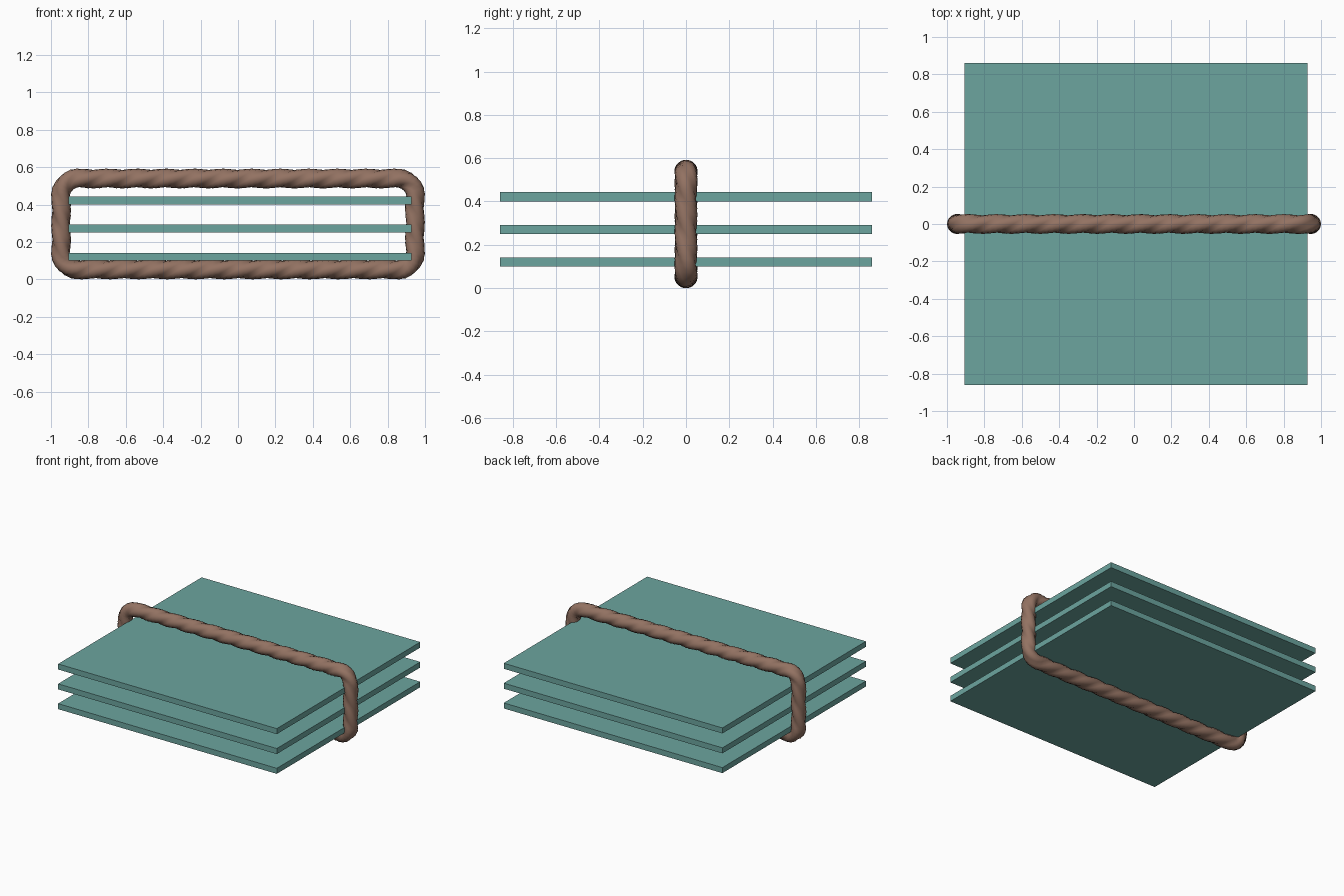
import bpy, bmesh, math
from mathutils import Vector

if "Cube" in bpy.data.objects:
    bpy.data.objects.remove(bpy.data.objects["Cube"])


def material(name, rgb):
    m = bpy.data.materials.new(name)
    m.diffuse_color = (*rgb, 1)
    m.use_nodes = True
    m.node_tree.nodes["Principled BSDF"].inputs["Base Color"].default_value = m.diffuse_color
    return m


teal = material("teal", (0.15, 0.375, 0.345))
brown = material("brown", (0.29, 0.168, 0.122))


def finish(name, bm, mat):
    bmesh.ops.recalc_face_normals(bm, faces=bm.faces)
    me = bpy.data.meshes.new(name)
    bm.to_mesh(me)
    bm.free()
    me.materials.append(mat)
    ob = bpy.data.objects.new(name, me)
    bpy.context.collection.objects.link(ob)
    return ob


# three flat stacked sheets
for name, z0, z1 in (("bottom_sheet", 0.10, 0.142),
                     ("middle_sheet", 0.25, 0.292),
                     ("top_sheet", 0.401, 0.443)):
    bm = bmesh.new()
    bmesh.ops.create_cube(bm, size=1)
    for v in bm.verts:
        v.co = (0.01 + v.co.x * 1.835, v.co.y * 1.72, (z0 + z1) / 2 + v.co.z * (z1 - z0))
    finish(name, bm, teal)

# rope centre line: rounded rectangle in the xz plane
HX, HZ, CZ, R = 0.946, 0.243, 0.296, 0.085
raw = []
for sx, sz, a0 in ((1, 1, 0), (-1, 1, 90), (-1, -1, 180), (1, -1, 270)):
    for i in range(7):
        a = math.radians(a0 + i * 15)
        raw.append(Vector((sx * (HX - R) + R * math.cos(a), 0,
                           CZ + sz * (HZ - R) + R * math.sin(a))))
path = []
for i, p in enumerate(raw):
    q = raw[(i + 1) % len(raw)]
    n = max(1, round((q - p).length / 0.03))
    path += [p.lerp(q, k / n) for k in range(n)]

# twisted rope: three-lobed section swept round the loop
lengths = [0.0]
for i, p in enumerate(path):
    lengths.append(lengths[-1] + (path[(i + 1) % len(path)] - p).length)
SIDES, LOBES, TURNS = 18, 3, 10
bm = bmesh.new()
rings = []
for i, p in enumerate(path):
    t = (path[(i + 1) % len(path)] - path[i - 1]).normalized()
    out = t.cross(Vector((0, 1, 0)))
    twist = 2 * math.pi * TURNS * lengths[i] / lengths[-1]
    ring = []
    for k in range(SIDES):
        a = 2 * math.pi * k / SIDES + twist
        r = 0.045 + 0.0085 * abs(math.sin(LOBES * (a - twist) / 2))
        ring.append(bm.verts.new(p + out * (r * math.cos(a)) + Vector((0, r * math.sin(a), 0))))
    rings.append(ring)
for i, ring in enumerate(rings):
    last = i == len(rings) - 1
    nxt = rings[(i + 1) % len(rings)]
    for k in range(SIDES):
        j = (k + 1) % SIDES
        bm.faces.new((ring[k], ring[j], nxt[j], nxt[k]))
rope = finish("rope_loop", bm, brown)
for f in rope.data.polygons:
    f.use_smooth = True
bpy.context.view_layer.objects.active = rope
rope.select_set(True)
bpy.ops.object.shade_smooth_by_angle(angle=math.radians(30))
